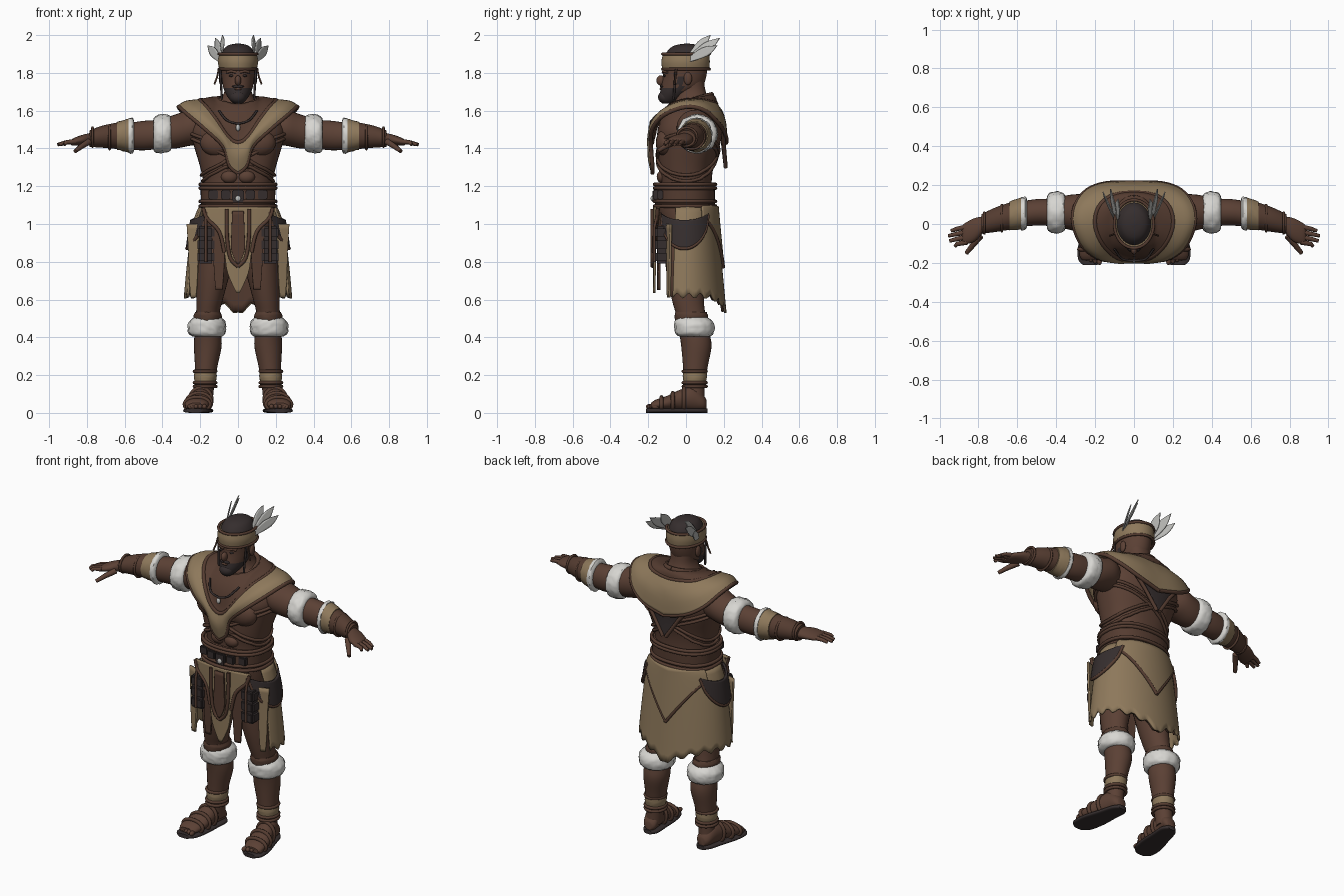
import bpy, bmesh, random
from math import sin, cos, pi, radians, copysign
from mathutils import Vector, Matrix
from mathutils.bvhtree import BVHTree

random.seed(4)
if "Cube" in bpy.data.objects:
    bpy.data.objects.remove(bpy.data.objects["Cube"], do_unlink=True)


def material(name, *rgb):
    m = bpy.data.materials.new(name)
    m.use_nodes = True
    m.diffuse_color = (*rgb, 1)
    m.node_tree.nodes["Principled BSDF"].inputs["Base Color"].default_value = (*rgb, 1)
    return m


SKIN = material("brown skin", .105, .052, .035)
LEATHER = material("brown leather", .09, .045, .03)
HIDE = material("tan hide", .27, .19, .105)
DARK = material("dark leather and hair", .036, .027, .027)
FUR = material("white fur", .68, .67, .64)
FEATHER = material("pale feather", .5, .5, .48)


def finish(ob, mats, mirror=False, thick=0):
    bpy.context.collection.objects.link(ob)
    for m in mats if isinstance(mats, list) else [mats]:
        ob.data.materials.append(m)
    if mirror:
        ob.modifiers.new("mirror", "MIRROR")
    if thick:
        mod = ob.modifiers.new("thickness", "SOLIDIFY")
        mod.thickness, mod.offset = thick, 0
    return ob


def build(name, verts, faces, mats, mirror=False, thick=0, rule=None):
    me = bpy.data.meshes.new(name)
    me.from_pydata([tuple(v) for v in verts], [], faces)
    bm = bmesh.new()
    bm.from_mesh(me)
    bmesh.ops.recalc_face_normals(bm, faces=bm.faces)
    bm.to_mesh(me)
    bm.free()
    for p in me.polygons:
        p.use_smooth = True
        if rule:
            p.material_index = rule(p.center)
    me.set_sharp_from_angle(angle=radians(50))
    return finish(bpy.data.objects.new(name, me), mats, mirror, thick)


def spline(pts, sub):
    """Smooth interpolation through tuples of any length."""
    out, last = [], len(pts) - 1
    for i in range(last):
        quad = pts[max(i - 1, 0)], pts[i], pts[i + 1], pts[min(i + 2, last)]
        for k in range(sub):
            t = k / sub
            out.append(tuple(b + .5 * t * (c - a + t * (2*a - 5*b + 4*c - d + t * (3*(b - c) + d - a)))
                             for a, b, c, d in zip(*quad)))
    return out + [tuple(pts[-1])]


def power(v, p):
    return copysign(abs(v) ** p, v)


def loft(name, stations, mats, axis="z", n=28, sub=4, mirror=False, p=1, jitter=0, rule=None):
    """Stations are: position on axis, two centre values, two radii."""
    verts, faces = [], []
    rings = spline(stations, sub)
    for u, ca, cb, ra, rb in rings:
        for k in range(n):
            t, j = 2 * pi * k / n, 1 + random.uniform(-jitter, jitter)
            a, b = ca + ra * j * power(cos(t), p), cb + rb * j * power(sin(t), p)
            verts.append({"z": (a, b, u), "x": (u, a, b), "y": (a, u, b)}[axis])
    for r in range(len(rings) - 1):
        for k in range(n):
            q = (k + 1) % n
            faces.append((r*n + k, r*n + q, r*n + n + q, r*n + n + k))
    faces += [tuple(range(n)), tuple(range(len(verts) - n, len(verts)))]
    return build(name, verts, faces, mats, mirror, rule=rule)


def sheet(name, rows, mats, mirror=True, thick=.012, sub=4, hug=None):
    """Cloth through rows of points, kept outside the body when hug is set."""
    rows = [spline(r, sub) for r in rows]
    cols = [spline(c, sub) for c in zip(*rows)]
    n = len(cols[0])
    verts = [Vector(v) for c in cols for v in c]
    if hug:
        for i, v in enumerate(verts):
            spot, normal, *_ = body.find_nearest(v)
            if (v - spot).dot(normal) < hug:
                verts[i] = spot + normal * hug
                if abs(v.x) < .001:
                    verts[i].x = 0
    faces = [(c*n + r, c*n + r + 1, c*n + n + r + 1, c*n + n + r)
             for c in range(len(cols) - 1) for r in range(n - 1)]
    return build(name, verts, faces, mats, mirror, thick)


def tube(name, pts, radius, mat, mirror=False, closed=False, tip=1):
    cu = bpy.data.curves.new(name, "CURVE")
    cu.dimensions, cu.bevel_depth, cu.bevel_resolution = "3D", radius, 2
    cu.use_fill_caps = True
    sp = cu.splines.new("POLY")
    sp.points.add(len(pts) - 1)
    for i, q in enumerate(pts):
        sp.points[i].co = (*q, 1)
        sp.points[i].radius = 1 + (tip - 1) * i / (len(pts) - 1)
    sp.use_cyclic_u, sp.use_smooth = closed, True
    return finish(bpy.data.objects.new(name, cu), mat, mirror)


def oval(z, rx, ry, x=0, y=0, p=1, n=40):
    return [(x + rx * power(cos(2*pi*k/n), p), y + ry * power(sin(2*pi*k/n), p), z) for k in range(n)]


def ball(name, loc, size, mat, mirror=False, cube=False):
    bm = bmesh.new()
    m = Matrix.Translation(loc) @ Matrix.Diagonal((*size, 1))
    if cube:
        bmesh.ops.create_cube(bm, size=2, matrix=m)
        bmesh.ops.bevel(bm, geom=bm.edges[:], offset=min(size) * .35, segments=2, affect="EDGES")
    else:
        bmesh.ops.create_uvsphere(bm, u_segments=20, v_segments=12, radius=1, matrix=m)
    me = bpy.data.meshes.new(name)
    bm.to_mesh(me)
    bm.free()
    me.shade_smooth()
    me.set_sharp_from_angle(angle=radians(50))
    return finish(bpy.data.objects.new(name, me), mat, mirror)


# Torso and chest
torso = loft("torso", [(.9, 0, 0, .16, .11), (1, 0, 0, .185, .13), (1.1, 0, -.005, .185, .145),
                       (1.2, 0, 0, .18, .135), (1.3, 0, 0, .2, .145), (1.42, 0, .015, .235, .165),
                       (1.5, 0, .02, .25, .17), (1.58, 0, .03, .2, .15), (1.64, 0, .035, .11, .1),
                       (1.7, 0, .025, .072, .08), (1.76, 0, .02, .07, .075)], SKIN, p=.87, n=40)
body = BVHTree.FromPolygons([v.co for v in torso.data.vertices], [p.vertices[:] for p in torso.data.polygons])
ball("pectorals", (.1, -.105, 1.43), (.1, .055, .075), SKIN, True)
for z in (1.25, 1.32):
    ball("abdominals", (.045, -.125, z), (.045, .03, .035), SKIN, True)

# Arms and hands
loft("arms", [(.18, .04, 1.5, .07, .08), (.25, .05, 1.51, .1, .095), (.33, .06, 1.49, .09, .09),
              (.42, .06, 1.475, .072, .078), (.5, .06, 1.468, .068, .078), (.58, .05, 1.465, .065, .07),
              (.7, .025, 1.465, .055, .055), (.78, 0, 1.45, .042, .038)], SKIN, "x", mirror=True)
loft("hands", [(.77, 0, 1.45, .04, .034), (.82, -.03, 1.445, .06, .028), (.87, -.05, 1.435, .054, .02),
               (.885, -.055, 1.43, .045, .012)], SKIN, "x", mirror=True)
for i, reach in enumerate((.94, .955, .948, .92)):
    y = -.015 - .026 * i
    tube("finger", [(.86, y, 1.437), (.91, y - .01, 1.432), (reach, y - .02, 1.42)], .014, SKIN, True, tip=.65)
tube("thumb", [(.79, -.06, 1.435), (.83, -.11, 1.41), (.862, -.15, 1.385)], .018, SKIN, True, tip=.6)

# Arm fur and bracers
loft("arm_fur", [(.352, .06, 1.48, .08, .08), (.365, .06, 1.48, .1, .097), (.4, .06, 1.478, .107, .102),
                 (.435, .06, 1.475, .1, .097), (.448, .06, 1.475, .08, .08)], FUR, "x", 44, 3, True, jitter=.035)
loft("bracers", [(.57, .05, 1.467, .075, .08), (.64, .04, 1.467, .07, .07), (.72, .02, 1.462, .062, .058),
                 (.785, 0, 1.452, .05, .044)], LEATHER, "x", mirror=True)
loft("bracer_cuffs", [(.565, .055, 1.468, .082, .092), (.6, .05, 1.468, .08, .084), (.64, .042, 1.467, .074, .074)],
     HIDE, "x", mirror=True, jitter=.02)
loft("bracer_fringe", [(.55, .055, 1.468, .07, .075), (.56, .055, 1.468, .086, .096), (.58, .053, 1.468, .084, .092)],
     FUR, "x", 36, 2, True, jitter=.04)
for x, y, r in ((.68, .03, .067), (.77, .005, .053)):
    ring = [(x, y + a, 1.46 + b) for a, b, _ in oval(0, r, r * .95)]
    tube("bracer_strap", ring, .007, LEATHER, True, True)

# Legs, shin wraps and feet
loft("legs", [(.95, .1, 0, .095, .115), (.85, .115, 0, .1, .115), (.72, .133, 0, .085, .1),
              (.6, .15, .01, .07, .085), (.52, .16, .025, .062, .078), (.42, .16, .045, .07, .08),
              (.35, .16, .055, .073, .08), (.25, .168, .05, .06, .066), (.15, .175, .045, .05, .055),
              (.05, .18, .05, .045, .05)], SKIN, mirror=True)
loft("knee_fur", [(.405, .162, .045, .078, .082), (.42, .164, .045, .096, .1), (.455, .165, .045, .102, .106),
                  (.485, .163, .04, .094, .1), (.505, .162, .035, .072, .08)], FUR, n=44, sub=3, mirror=True, jitter=.035)
loft("knee_wraps", [(.49, .16, .03, .072, .086), (.515, .16, .028, .074, .088), (.535, .16, .026, .066, .082)],
     LEATHER, mirror=True, jitter=.02)
loft("anklets", [(.165, .174, .046, .056, .06), (.19, .173, .047, .06, .064), (.215, .172, .048, .058, .064)],
     HIDE, mirror=True, jitter=.015)
for z in (.14, .16, .22):
    tube("ankle_cord", oval(z, .057, .061, .174, .046), .009, LEATHER, True, True)
loft("feet", [(-.185, .222, .035, .045, .018), (-.16, .22, .042, .06, .028), (-.1, .212, .052, .066, .038),
              (-.03, .2, .068, .057, .055), (.04, .19, .075, .05, .065), (.09, .182, .055, .042, .042),
              (.108, .18, .045, .025, .025)], SKIN, "y", mirror=True)
loft("sandal_soles", [(-.212, .225, .012, .035, .012), (-.18, .223, .012, .065, .012), (-.1, .212, .012, .073, .012),
                      (0, .195, .012, .06, .012), (.08, .182, .012, .05, .012), (.115, .18, .012, .025, .012)],
     DARK, "y", mirror=True, p=.6)
for i in range(5):
    ball("toe", (.178 + .022 * i, -.192 + .008 * i, .033), (.013, .02, .014), SKIN, True)
for y, x, z, rx, rz in ((-.13, .216, .045, .066, .038), (-.07, .207, .055, .065, .05), (-.01, .197, .07, .057, .062)):
    tube("sandal_strap", [(x + a, y, max(z + b, .012)) for a, b, _ in oval(0, rx, rz)], .011, LEATHER, True, True)

# Head with beard and cropped hair
loft("head", [(1.638, 0, -.095, .022, .03), (1.655, 0, -.085, .042, .053), (1.69, 0, -.055, .065, .083),
              (1.73, 0, -.022, .08, .108), (1.78, 0, -.008, .087, .115), (1.84, 0, -.005, .091, .118),
              (1.89, 0, 0, .091, .113), (1.93, 0, .003, .072, .088), (1.948, 0, .005, .045, .055),
              (1.955, 0, .005, .01, .01)], [SKIN, DARK], n=40, sub=5,
     rule=lambda c: int(c.z > 1.86 or (c.z < 1.725 and c.y < -.03) or (c.z < 1.78 and -.045 < c.y < -.015)))
ball("nose", (0, -.133, 1.76), (.017, .024, .027), SKIN)
ball("moustache", (0, -.127, 1.728), (.032, .012, .008), DARK)
ball("lips", (0, -.13, 1.715), (.02, .01, .007), SKIN)
ball("beard_tip", (0, -.11, 1.672), (.042, .038, .035), DARK)
ball("ears", (.09, .01, 1.77), (.012, .022, .034), SKIN, True)
ball("eyes", (.035, -.113, 1.785), (.014, .006, .006), DARK, True)
tube("brows", [(.01, -.121, 1.803), (.035, -.118, 1.81), (.06, -.1, 1.803)], .008, SKIN, True)

# Headband, cords and feathers
loft("headband", [(1.82, 0, -.002, .1, .124), (1.86, 0, -.002, .106, .128), (1.9, 0, 0, .1, .122)], HIDE, n=40)
for z in (1.82, 1.9):
    tube("headband_edge", oval(z, .101, .124), .008, LEATHER, closed=True)
tube("headband_cords", [(.102, -.05, 1.82), (.11, -.055, 1.78), (.125, -.06, 1.74)], .005, LEATHER, True)
tube("side_braids", [(.095, -.055, 1.82), (.09, -.06, 1.74), (.085, -.065, 1.66)], .006, DARK, True)
base = Vector((.09, .0, 1.86))
for end in ((.082, .13, 2), (.12, .18, 1.985), (.16, .165, 1.945)):
    end = Vector(end)
    wide = Vector((.012, .016, -.02))
    mid = base.lerp(end, .6)
    sheet("feather", [[base - wide * .3, mid - wide, end], [base + wide * .3, mid + wide, end]], FEATHER, thick=.005)

# Shoulder mantle: outer rim, inner edge of the hide, and neck line, front to back
rim = [(0, -.178, 1.27), (.045, -.178, 1.31), (.075, -.185, 1.41), (.17, -.18, 1.5), (.26, -.12, 1.575),
       (.312, 0, 1.62), (.3, .1, 1.6), (.24, .175, 1.53), (.14, .21, 1.47), (0, .213, 1.43)]
inner = [(0, -.18, 1.43), (.03, -.18, 1.44), (.07, -.178, 1.48), (.12, -.15, 1.555), (.17, -.09, 1.62),
         (.2, -.01, 1.65), (.19, .07, 1.655), (.14, .13, 1.645), (.07, .155, 1.64), (0, .16, 1.635)]
neck = [(.09 * sin(pi * k / 9), .03 - .105 * cos(pi * k / 9), 1.655 - .03 * cos(pi * k / 9)) for k in range(10)]


def between(a, b, lift):
    rows = []
    for p, q in zip(a, b):
        m = (Vector(p) + Vector(q)) / 2
        out = Vector((m.x, m.y - .03, .12)).normalized() * lift
        rows.append(tuple(m + Vector((0 if m.x == 0 else out.x, out.y, out.z))))
    return rows


sheet("mantle_hide", [inner, between(inner, rim, .02), rim], HIDE, hug=.014, thick=.014)
sheet("mantle_collar", [neck, between(neck, inner, .008), inner], LEATHER, hug=.012)
tube("mantle_rim", spline(rim, 4), .011, LEATHER, True)
tube("mantle_inner_trim", spline(inner, 4), .012, LEATHER, True)
tube("neck_trim", spline(neck, 3), .014, LEATHER, True)
sheet("back_tail", [[(0, .2, 1.46), (.08, .2, 1.48), (.15, .19, 1.49)],
                    [(0, .2, 1.39), (.04, .198, 1.4), (.085, .192, 1.42)],
                    [(0, .205, 1.3), (.006, .205, 1.305), (.012, .205, 1.31)]], DARK, hug=.012)
tube("back_tail_trim", [(.15, .195, 1.49), (.09, .2, 1.42), (.01, .21, 1.3)], .011, LEATHER, True)
tube("necklace", spline([(.1, -.13, 1.6), (.06, -.18, 1.55), (0, -.188, 1.53)], 5), .006, DARK, True)
ball("pendant", (0, -.19, 1.51), (.012, .01, .018), FEATHER)
ball("shoulder_charm", (.125, -.185, 1.485), (.012, .01, .022), FEATHER)

# Straps crossing the ribs
for side in (-1, 1):
    for drop in (0, .03):
        ring = []
        for x, y, _ in oval(0, .26, .2, n=60):
            spot, normal, *_ = body.find_nearest(Vector((x, y, 1.36 - drop + side * x * .45)))
            ring.append(spot + normal * .004)
        tube("rib_strap", ring, .009, LEATHER, closed=True)

# Belt with plates and buckle
loft("belt", [(1.095, 0, -.005, .195, .158), (1.15, 0, -.005, .197, .158), (1.21, 0, -.005, .2, .157)],
     LEATHER, p=.87, n=44)
for z in (1.095, 1.12, 1.19, 1.21):
    tube("belt_rim", oval(z, .2, .161, y=-.005, p=.87), .01, LEATHER, closed=True)
for x, y in ((.065, -.16), (.13, -.137)):
    ball("belt_plate", (x, y, 1.155), (.025, .014, .024), DARK, True, True)
ball("buckle", (0, -.162, 1.145), (.032, .016, .035), DARK, cube=True)
ball("buckle_stud", (0, -.179, 1.135), (.015, .008, .015), FEATHER)


def hip(angle, z, off=0):
    t = max(0, (1.09 - z) / .47)
    a = radians(angle)
    return ((.2 + .08 * t ** .5 + off) * sin(a), -(.155 + .045 * t + off) * cos(a), z)


# Long skirt, back apron and rounded hip plates
def hang(name, angles, top, hem, off, mat, trim=None):
    rows = [[hip(a, top(a) + (hem(a) - top(a)) * r / 6, off) for a in angles] for r in range(7)]
    for r in rows:
        if angles[-1] == 180:
            r[-1] = (0, *r[-1][1:])
    sheet(name, rows, mat, sub=2)
    if trim:
        tube(name + "_trim", spline(rows[-1], 3), .009, trim, True)


waist = lambda a: 1.095
skirt_hem = lambda a: .62 - .09 * max(0, (a - 110) / 70) ** 2 + .014 * sin(a * .35)
hang("skirt", range(70, 181, 5), waist, skirt_hem, 0, HIDE)
hang("skirt_lining", range(130, 181, 5), waist, lambda a: skirt_hem(a) + .006, -.014, LEATHER)
hang("back_apron", range(120, 181, 5), waist, lambda a: 1.03 - .26 * ((a - 120) / 60) ** 1.6, .012, HIDE, LEATHER)
plate_u = lambda a: min(1, abs(a - 87) / 45)
hang("hip_plate", range(42, 133, 5), lambda a: 1.02 + .035 * plate_u(a) ** 2,
     lambda a: 1.02 - .15 * (1 - plate_u(a) ** 2) ** .6 + .03 * plate_u(a) ** 2, .016, DARK, LEATHER)


# Front apron, centre strip and side flaps
def apron(name, steps, y, mat, x=0):
    sheet(name, [[(x + w * k / 3, y + .7 * (x + w * k / 3) ** 2, z) for k in range(0 if not x else -3, 4)]
                 for z, w in steps], mat)


apron("front_apron", [(1.09, .185), (1.03, .165), (.96, .1), (.85, .072), (.74, .055), (.635, .008)], -.168, HIDE)
apron("centre_strip", [(1.07, .03), (.95, .035), (.86, .035), (.79, .006)], -.18, LEATHER)
apron("front_flaps", [(1.06, .05), (.9, .034), (.75, .026), (.65, .018)], -.152, LEATHER, .1)
apron("side_tabs", [(1, .035), (.85, .026), (.72, .022), (.61, .014)], -.13, HIDE, .235)
tube("apron_trim", spline([(.185, -.15, 1.085), (.165, -.155, 1.03), (.1, -.165, .96), (.072, -.17, .85)], 4),
     .01, LEATHER, True)
tube("apron_loop", spline([(.06, -.178, 1.08), (.058, -.178, .93), (.04, -.178, .82), (0, -.178, .775)], 4),
     .01, LEATHER, True)

# Belt pouches
for z in (.825, .89, .955):
    ball("pouch", (.17, -.125, z), (.045, .038, .034), DARK, True, True)
tube("pouch_straps", [(.17, -.145, 1.08), (.17, -.168, .98), (.17, -.168, .8)], .008, LEATHER, True)
